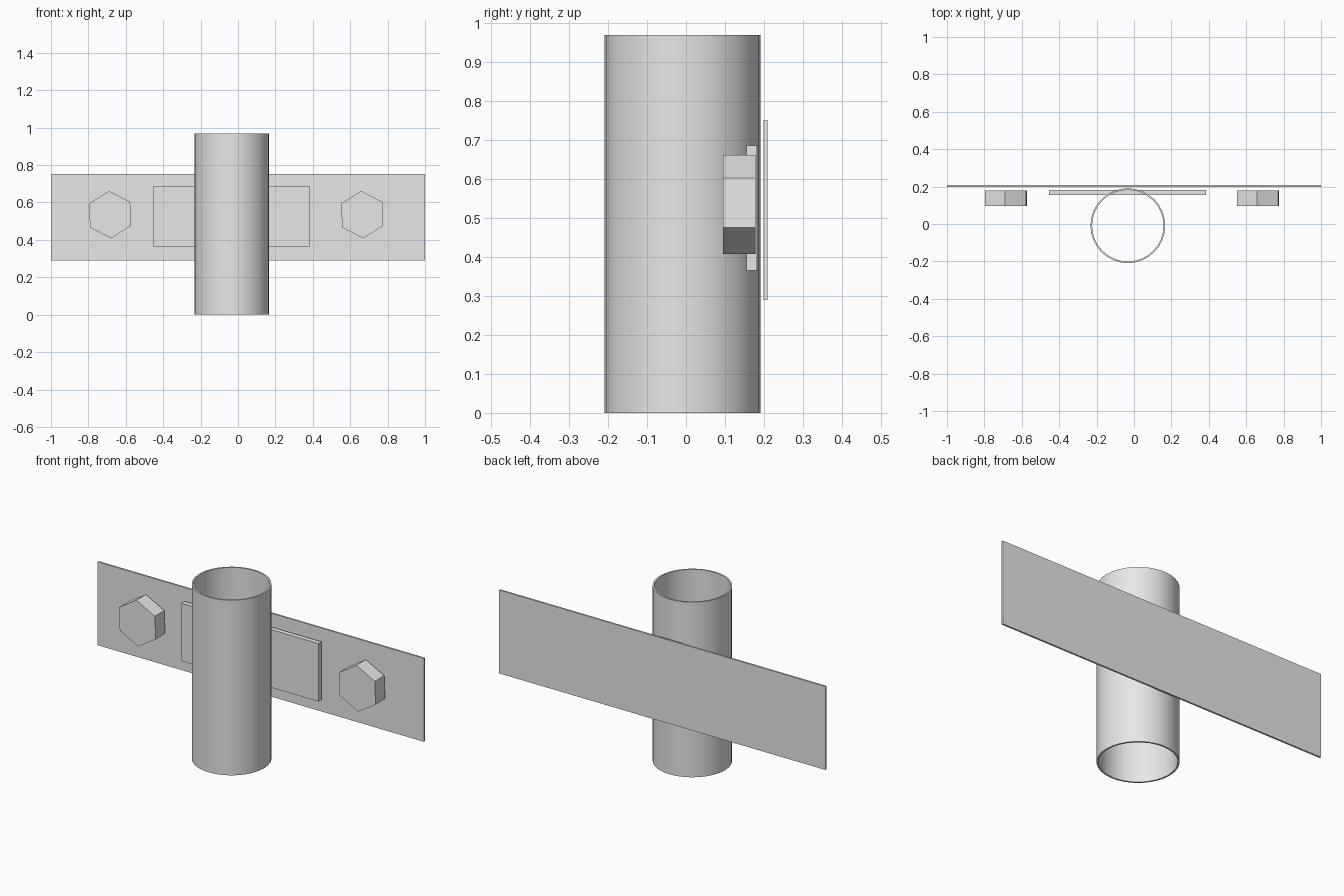
import bpy
import bmesh
from math import radians
from mathutils import Matrix, Vector

cube = bpy.data.objects.get("Cube")
if cube:
    bpy.data.objects.remove(cube, do_unlink=True)

# One plain grey for every part
grey = bpy.data.materials.new("light_grey")
grey.use_nodes = True
grey.diffuse_color = (0.8, 0.8, 0.8, 1)
grey.node_tree.nodes["Principled BSDF"].inputs["Base Color"].default_value = (0.8, 0.8, 0.8, 1)


def add_object(name, bm):
    bmesh.ops.recalc_face_normals(bm, faces=bm.faces)
    mesh = bpy.data.meshes.new(name)
    bm.to_mesh(mesh)
    bm.free()
    mesh.materials.append(grey)
    obj = bpy.data.objects.new(name, mesh)
    bpy.context.collection.objects.link(obj)
    return obj


def add_box(name, low, high):
    low, high = Vector(low), Vector(high)
    bm = bmesh.new()
    place = Matrix.Translation((low + high) / 2) @ Matrix.Diagonal((*(high - low), 1))
    bmesh.ops.create_cube(bm, size=1, matrix=place)
    return add_object(name, bm)


def add_bolt_head(name, x):
    # Hexagonal prism along y, turned slightly about its axis
    bm = bmesh.new()
    place = (Matrix.Translation((x, 0.137, 0.535))
             @ Matrix.Rotation(radians(-2.4), 4, "Y")
             @ Matrix.Rotation(radians(90), 4, "X")
             @ Matrix.Rotation(radians(30), 4, "Z"))
    bmesh.ops.create_cone(bm, cap_ends=True, segments=6, radius1=0.127,
                          radius2=0.127, depth=0.083, matrix=place)
    # Point a corner upward whatever the starting corner of the primitive
    top = max(bm.verts, key=lambda v: v.co.z).co
    if top.z < 0.535 + 0.12:
        bmesh.ops.rotate(bm, verts=bm.verts, cent=(x, 0, 0.535),
                         matrix=Matrix.Rotation(radians(30), 3, "Y"))
    return add_object(name, bm)


def add_tube(name, x, y, outer, inner, height, sides):
    # Spin the rectangular wall section into an open pipe
    bm = bmesh.new()
    section = [(outer, 0), (outer, height), (inner, height), (inner, 0)]
    verts = [bm.verts.new((x + r, y, z)) for r, z in section]
    edges = [bm.edges.new((verts[i], verts[i - 1])) for i in range(len(verts))]
    bmesh.ops.spin(bm, geom=verts + edges, cent=(x, y, 0), axis=(0, 0, 1),
                   angle=radians(360), steps=sides, use_merge=True)
    bmesh.ops.remove_doubles(bm, verts=bm.verts, dist=0.0005)
    obj = add_object(name, bm)
    bpy.ops.object.select_all(action="DESELECT")
    obj.select_set(True)
    bpy.context.view_layer.objects.active = obj
    bpy.ops.object.shade_smooth_by_angle(angle=radians(30))
    return obj


add_box("back_plate", (-1, 0.199, 0.29), (1, 0.209, 0.752))
add_box("mounting_plate", (-0.455, 0.155, 0.365), (0.385, 0.182, 0.686))
add_tube("vertical_tube", -0.033, -0.009, 0.2, 0.191, 0.97, 32)
for side, x in (("right", -0.684), ("left", 0.664)):
    add_bolt_head("bolt_head_" + side, x)
